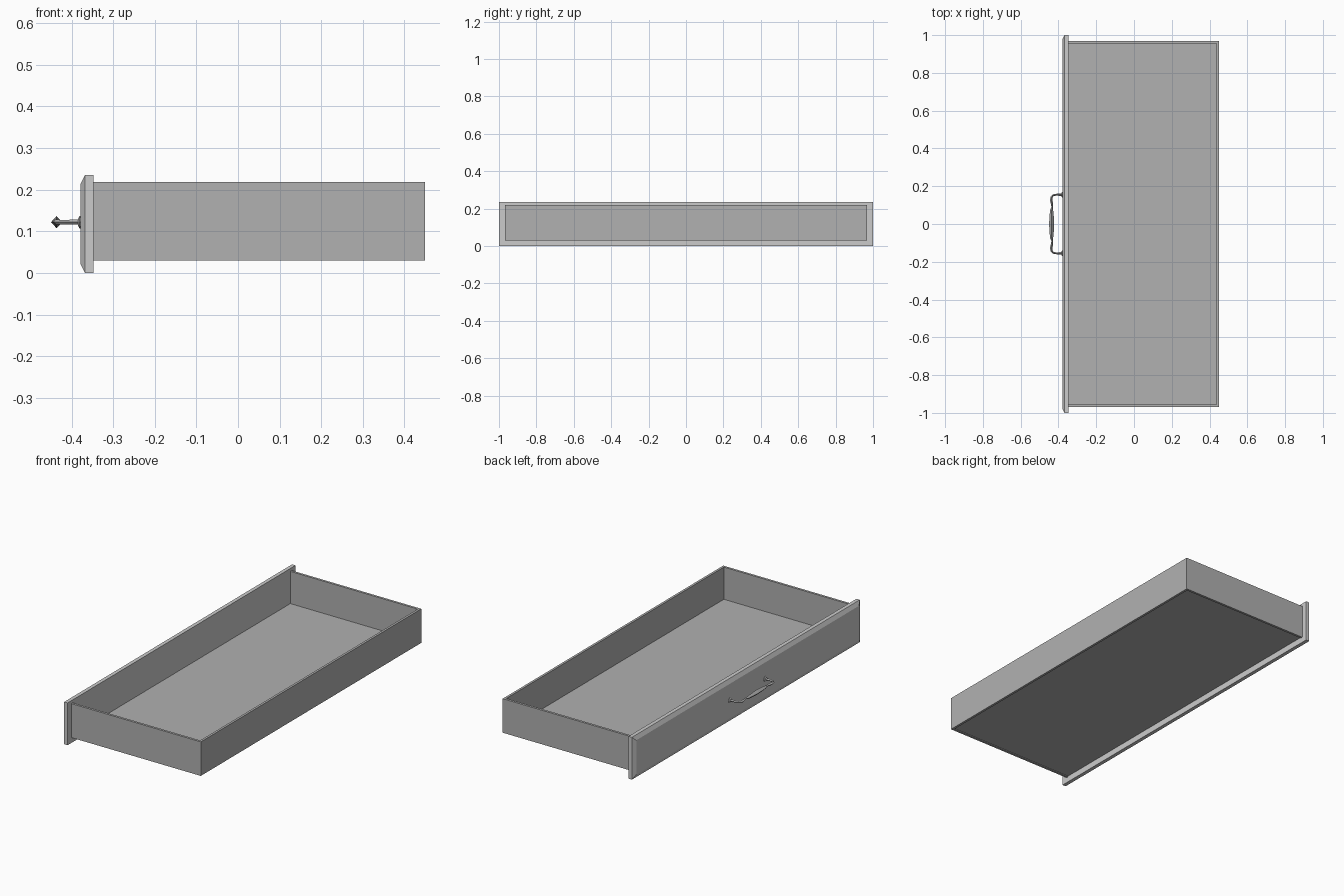
import bpy, bmesh, math
from mathutils import Vector

if "Cube" in bpy.data.objects:
    bpy.data.objects.remove(bpy.data.objects["Cube"])

# Darker grey for the drawer box and the handle
dark = bpy.data.materials.new("dark_grey")
dark.diffuse_color = (0.44, 0.44, 0.44, 1)
dark.use_nodes = True
dark.node_tree.nodes["Principled BSDF"].inputs["Base Color"].default_value = dark.diffuse_color


def finish(name, bm, mat=None):
    bmesh.ops.recalc_face_normals(bm, faces=bm.faces[:])
    mesh = bpy.data.meshes.new(name)
    bm.to_mesh(mesh)
    bm.free()
    if mat:
        mesh.materials.append(mat)
    obj = bpy.data.objects.new(name, mesh)
    bpy.context.collection.objects.link(obj)
    return obj


def loft(name, rings, mat=None):
    """Skin a list of equal-length point rings and cap both ends."""
    bm = bmesh.new()
    loops = [[bm.verts.new(p) for p in ring] for ring in rings]
    n = len(loops[0])
    for a, b in zip(loops, loops[1:]):
        for i in range(n):
            j = (i + 1) % n
            bm.faces.new((a[i], a[j], b[j], b[i]))
    bm.faces.new(loops[0])
    bm.faces.new(loops[-1])
    return finish(name, bm, mat)


def rect_yz(x, inset):
    y, z0, z1 = 1 - inset, inset, 0.235 - inset
    return [(x, -y, z0), (x, y, z0), (x, y, z1), (x, -y, z1)]


def rect_xy(x0, x1, y, z):
    return [(x0, -y, z), (x1, -y, z), (x1, y, z), (x0, y, z)]


# Front panel with a chamfered outer face
FRONT, BACK, JOINT = -0.379, 0.449, -0.347
loft("front_panel", [rect_yz(JOINT, 0), rect_yz(-0.368, 0), rect_yz(FRONT, 0.022)])

# Three drawer walls, one U-shaped piece open towards the panel
T, W, Z0, Z1 = 0.013, 0.968, 0.030, 0.219
outline = [(JOINT, -W), (BACK, -W), (BACK, W), (JOINT, W)]
inner = [(JOINT, -W + T), (BACK - T, -W + T), (BACK - T, W - T), (JOINT, W - T)]
loft("drawer_walls", [[(o[0], o[1], Z0), (o[0], o[1], Z1), (i[0], i[1], Z1), (i[0], i[1], Z0)]
                      for o, i in zip(outline, inner)], dark)

# Bottom board, recessed slightly between the walls
loft("drawer_bottom", [rect_xy(JOINT, BACK - T, W - T, z) for z in (0.034, 0.040)], dark)

# Handle bar: swept diamond section, thickest at the middle (x, y, radius)
half = [(FRONT, 0.155, 0.006), (-0.415, 0.155, 0.005), (-0.428, 0.152, 0.005),
        (-0.436, 0.143, 0.006), (-0.438, 0.125, 0.007), (-0.434, 0.105, 0.006),
        (-0.433, 0.088, 0.004), (-0.436, 0.075, 0.008), (-0.436, 0.04, 0.0115),
        (-0.436, 0.0, 0.0135)]
path = half + [(x, -y, r) for x, y, r in reversed(half[:-1])]
HZ = 0.122
rings = []
for i, (x, y, r) in enumerate(path):
    a, b = path[max(i - 1, 0)], path[min(i + 1, len(path) - 1)]
    t = Vector((b[0] - a[0], b[1] - a[1], 0)).normalized()
    side, up, c = Vector((t.y, -t.x, 0)), Vector((0, 0, 1)), Vector((x, y, HZ))
    rings.append([c + side * r, c + up * r * 1.08, c - side * r, c - up * r * 1.08])
loft("handle_bar", rings, dark)

# Mounting plates where the handle meets the panel
for label, y in (("left", 0.155), ("right", -0.155)):
    loft("handle_plate_" + label,
         [[(x, y + r * math.cos(k * math.pi / 4), HZ + r * math.sin(k * math.pi / 4))
           for k in range(8)]
          for x, r in ((FRONT + 0.002, 0.015), (FRONT - 0.002, 0.015), (FRONT - 0.005, 0.009))],
         dark)
